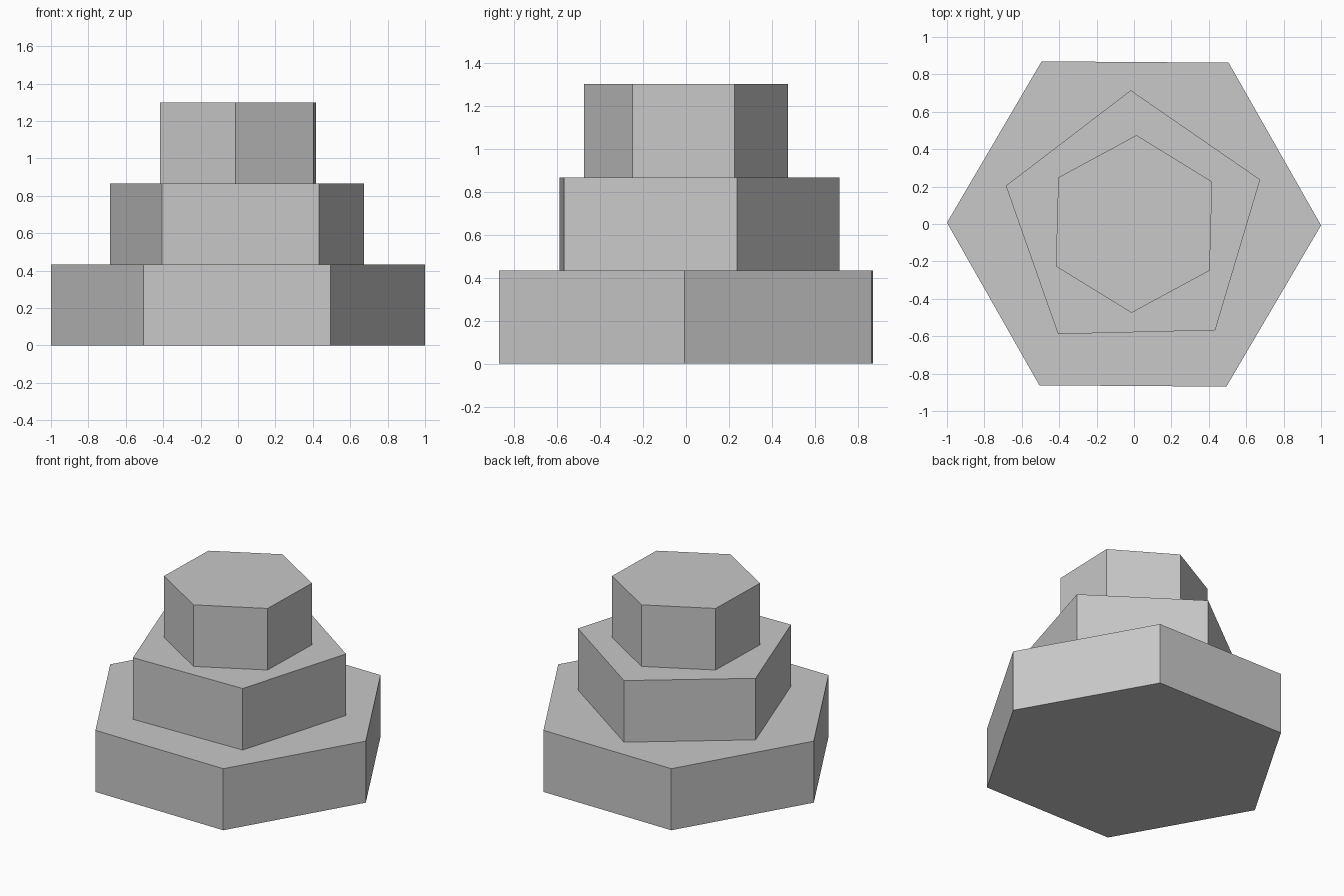
import bpy
from math import radians

cube = bpy.data.objects.get("Cube")
if cube:
    bpy.data.objects.remove(cube, do_unlink=True)

# One plain grey for the whole model
GREY = (0.58, 0.58, 0.58, 1.0)
grey = bpy.data.materials.new("plain grey")
grey.use_nodes = True
grey.diffuse_color = GREY
grey.node_tree.nodes["Principled BSDF"].inputs["Base Color"].default_value = GREY

TIER_HEIGHT = 1.3 / 3


def tier(name, level, sides, radius, first_corner):
    """Add a flat-sided prism with one corner at the given angle from +x."""
    bpy.ops.mesh.primitive_cylinder_add(
        vertices=sides, radius=radius, depth=TIER_HEIGHT,
        location=(0, 0, (level + 0.5) * TIER_HEIGHT))
    obj = bpy.context.object
    obj.name = name
    # The primitive's first corner lies on +y
    obj.rotation_euler.z = radians(first_corner - 90)
    obj.data.materials.append(grey)


# Three stacked tiers
tier("bottom_hexagon_tier", 0, 6, 1.0, -0.4)
tier("middle_pentagon_tier", 1, 5, 0.715, 91.4)
tier("top_hexagon_tier", 2, 6, 0.475, 88.4)
